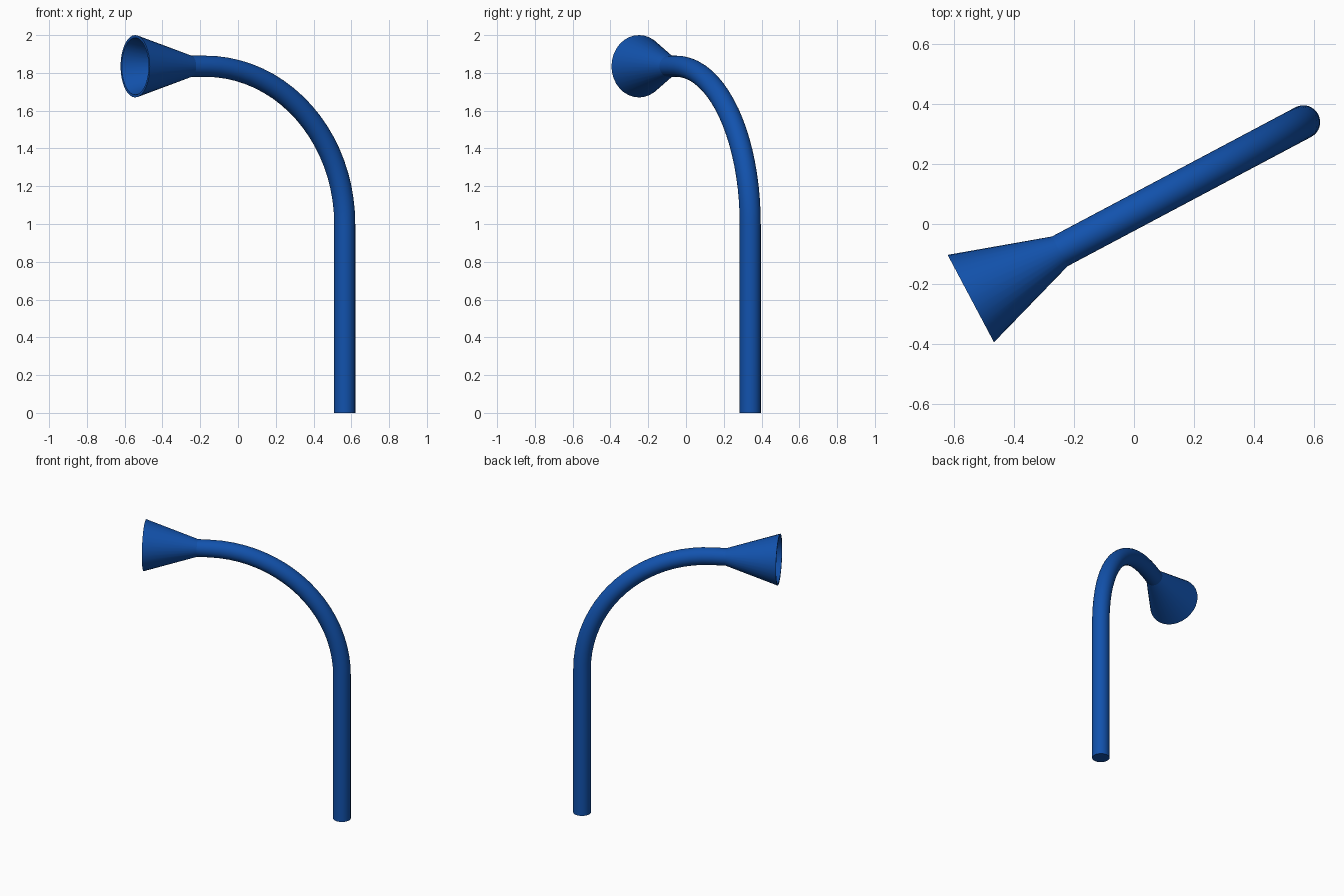
import bpy, bmesh
from math import sin, cos, pi, atan2
from mathutils import Vector

if "Cube" in bpy.data.objects:
    bpy.data.objects.remove(bpy.data.objects["Cube"])

SIDES = 32
BASE = Vector((0.565, 0.34, 0))             # foot of the pole
U = Vector((-1.11, -0.589, 0)).normalized() # direction the arm points
UP = Vector((0, 0, 1))
SIDE = U.cross(UP)
BEND, TOP, PIPE_R = 0.835, 1.835, 0.056

blue = bpy.data.materials.new("blue_paint")
blue.diffuse_color = (0.006, 0.085, 0.42, 1)
blue.use_nodes = True
blue.node_tree.nodes["Principled BSDF"].inputs["Base Color"].default_value = blue.diffuse_color


def loft(name, stations, caps=True):
    """Skin circles given as (distance along U, height, tilt, radius)."""
    bm = bmesh.new()
    rings = []
    for d, z, a, r in stations:
        centre = BASE + U * d + UP * z
        n = U * cos(a) - UP * sin(a)
        rings.append([bm.verts.new(centre + SIDE * (r * cos(t)) + n * (r * sin(t)))
                      for t in (2 * pi * i / SIDES for i in range(SIDES))])
    for a, b in zip(rings, rings[1:]):
        for i in range(SIDES):
            j = (i + 1) % SIDES
            bm.faces.new((a[i], a[j], b[j], b[i]))
    if caps:
        bm.faces.new(rings[0])
        bm.faces.new(rings[-1])
    bmesh.ops.recalc_face_normals(bm, faces=bm.faces)
    me = bpy.data.meshes.new(name)
    bm.to_mesh(me)
    bm.free()
    me.materials.append(blue)
    ob = bpy.data.objects.new(name, me)
    bpy.context.collection.objects.link(ob)
    bpy.ops.object.select_all(action='DESELECT')
    ob.select_set(True)
    bpy.context.view_layer.objects.active = ob
    bpy.ops.object.shade_smooth_by_angle()
    return ob


# Pole, quarter bend and short level run in one pipe
N = 20
path = [(0, 0, 0, PIPE_R)]
for i in range(N + 1):
    a = pi / 2 * i / N
    path.append((BEND * (1 - cos(a)), TOP - BEND + BEND * sin(a), a, PIPE_R))
path.append((0.921, TOP, pi / 2, PIPE_R))
loft("bent_pipe", path)

# Flared hollow horn: outer wall, rim, inner wall, closed at the throat
h = pi / 2
loft("horn", [(0.920, TOP, h, PIPE_R), (1.256, TOP, h, 0.165),
              (1.256, TOP, h, 0.151), (0.930, TOP, h, 0.045)])
